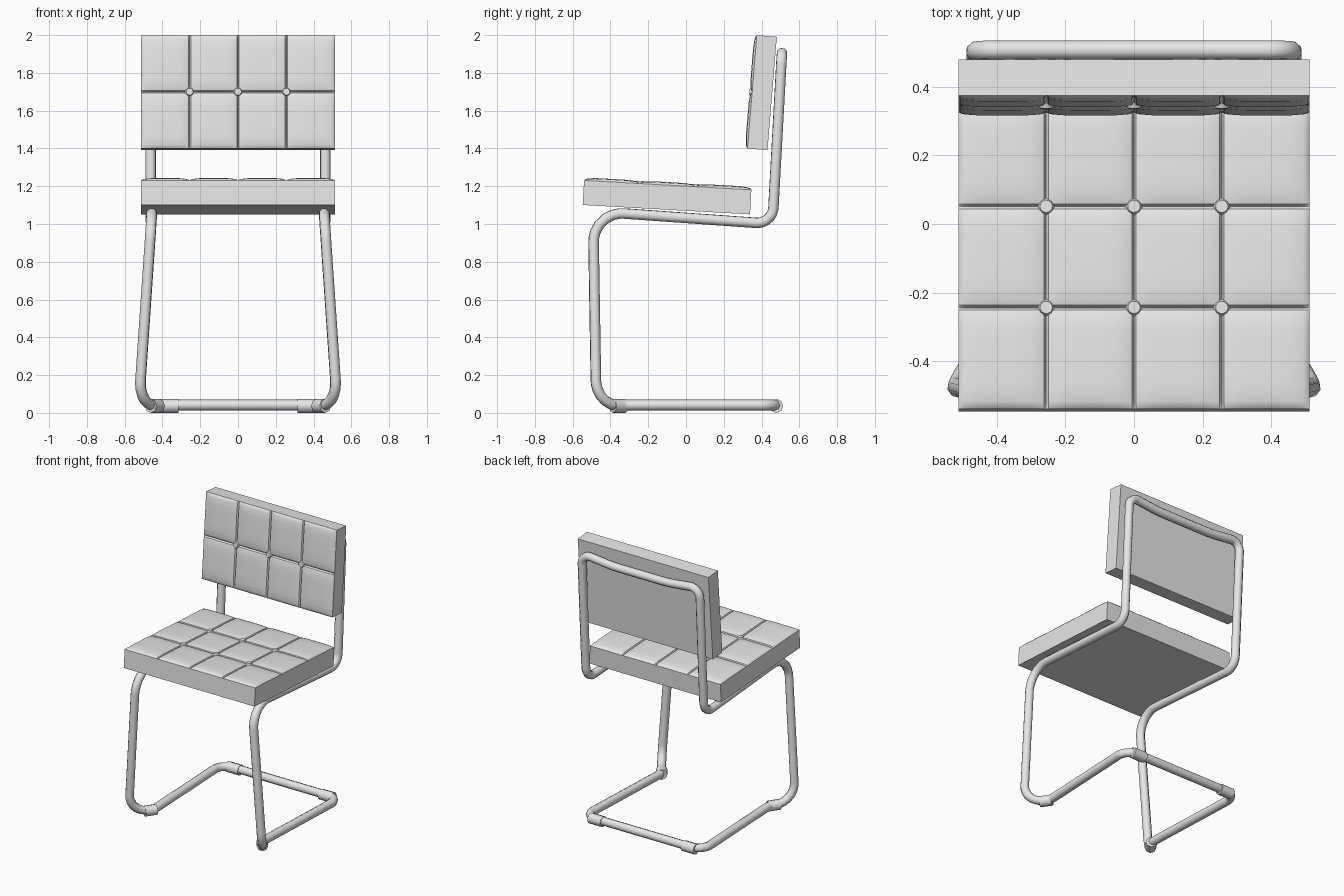
import bpy, bmesh, math
from mathutils import Vector, Matrix

if "Cube" in bpy.data.objects:
    bpy.data.objects.remove(bpy.data.objects["Cube"])

grey = bpy.data.materials.new("mid_grey")
grey.diffuse_color = (0.8, 0.8, 0.8, 1)
grey.use_nodes = True
grey.node_tree.nodes["Principled BSDF"].inputs["Base Color"].default_value = grey.diffuse_color


def add_mesh(name, bm, matrix=None, angle=35):
    bmesh.ops.recalc_face_normals(bm, faces=bm.faces[:])
    me = bpy.data.meshes.new(name)
    bm.to_mesh(me)
    bm.free()
    me.materials.append(grey)
    ob = bpy.data.objects.new(name, me)
    bpy.context.collection.objects.link(ob)
    if matrix is not None:
        ob.matrix_world = matrix
    bpy.ops.object.select_all(action='DESELECT')
    ob.select_set(True)
    bpy.context.view_layer.objects.active = ob
    bpy.ops.object.shade_smooth_by_angle(angle=math.radians(angle))
    return ob


def fillet(points, steps=7):
    """Round every corner of a closed path; points are (position, radius)."""
    out = []
    n = len(points)
    for i, (p, r) in enumerate(points):
        a = (points[i - 1][0] - p).normalized()
        b = (points[(i + 1) % n][0] - p).normalized()
        half = a.angle(b) / 2
        if math.pi / 2 - half < 0.01:
            out.append(p)
            continue
        t = r / math.tan(half)
        centre = p + (a + b).normalized() * (r / math.sin(half))
        s, e = p + a * t - centre, p + b * t - centre
        count = max(2, round(steps * (math.pi - 2 * half) / (math.pi / 2)))
        for k in range(count + 1):
            out.append(centre + s.lerp(e, k / count).normalized() * r)
    return out


# Continuous bent tube frame: right half from floor to top bar, then mirrored
half = [
    ((0.460, 0.478, 0.041), 0.085),   # rear floor corner
    ((0.425, -0.330, 0.041), 0.10),   # kink before the front bend
    ((0.525, -0.475, 0.041), 0.13),   # front floor bend
    ((0.455, -0.492, 1.067), 0.15),   # front seat bend
    ((0.462, 0.458, 1.000), 0.085),   # rear seat bend
    ((0.462, 0.508, 1.912), 0.065),   # top corner
    ((0.220, 0.508, 1.885), 0.80),    # dip of the top bar
]
right = [(Vector(p), r) for p, r in half]
left = [(Vector((-p.x, p.y, p.z)), r) for p, r in reversed(right)]
path = fillet(right + left)

cu = bpy.data.curves.new("tube_frame", 'CURVE')
cu.dimensions = '3D'
cu.bevel_depth = 0.029
cu.bevel_resolution = 2
sp = cu.splines.new('POLY')
sp.points.add(len(path) - 1)
for pt, co in zip(sp.points, path):
    pt.co = (*co, 1)
sp.use_cyclic_u = True
tmp = bpy.data.objects.new("tube_path", cu)
bpy.context.collection.objects.link(tmp)
bm = bmesh.new()
bm.from_mesh(bpy.data.meshes.new_from_object(
    tmp.evaluated_get(bpy.context.evaluated_depsgraph_get())))
bpy.data.objects.remove(tmp)
add_mesh("tube_frame", bm, angle=60)


# Floor glides: short sleeves on the tube
def glide(name, x, y, direction, length):
    bm = bmesh.new()
    bmesh.ops.create_cone(bm, cap_ends=True, segments=8, radius1=0.037,
                          radius2=0.037, depth=length)
    turn = Matrix.Rotation(math.atan2(direction[1], direction[0]), 4, 'Z')
    add_mesh(name, bm, Matrix.Translation((x, y, 0.037)) @ turn
             @ Matrix.Rotation(math.pi / 2, 4, 'Y'), 60)


for side, s in (("left", -1), ("right", 1)):
    glide("rear_glide_" + side, s * 0.365, 0.478, (1, 0), 0.10)
    glide("front_glide_" + side, s * 0.440, -0.355, (s * 0.1, -0.145), 0.08)


# Tufted cushion: puffed panels divided by seams, flat sides and underside
STOPS = (0, 0.025, 0.07, 0.2, 0.35, 0.5, 0.65, 0.8, 0.93, 0.975)


def cushion(name, width, length, thick, puff, nx, ny, matrix):
    def params(n):
        return [(i + s) / n for i in range(n) for s in STOPS] + [1.0]

    def bulge(t, n):
        u = (t * n) % 1.0
        return 1 - abs(2 * u - 1) ** 6

    us, vs = params(nx), params(ny)
    bm = bmesh.new()
    grid = []
    for i, u in enumerate(us):
        row = []
        for j, v in enumerate(vs):
            border = i in (0, len(us) - 1) or j in (0, len(vs) - 1)
            seam = i % len(STOPS) == 0 or j % len(STOPS) == 0
            h = puff * (bulge(u, nx) * bulge(v, ny)) ** 0.6
            if seam and not border:
                h = -0.004
            row.append(bm.verts.new(((u - 0.5) * width, (v - 0.5) * length, thick + h)))
        grid.append(row)
    for i in range(len(us) - 1):
        for j in range(len(vs) - 1):
            bm.faces.new((grid[i][j], grid[i + 1][j], grid[i + 1][j + 1], grid[i][j + 1]))
    # sides and underside
    rim = [r[0] for r in grid] + grid[-1][1:] \
        + [r[-1] for r in reversed(grid[:-1])] + grid[0][-2:0:-1]
    low = [bm.verts.new((v.co.x, v.co.y, 0)) for v in rim]
    for k in range(len(rim)):
        m = (k + 1) % len(rim)
        bm.faces.new((rim[k], low[k], low[m], rim[m]))
    bm.faces.new(low)
    add_mesh(name, bm, matrix)

    # buttons where seams cross
    for i in range(1, nx):
        for j in range(1, ny):
            bm = bmesh.new()
            bmesh.ops.create_cone(bm, cap_ends=True, segments=16, radius1=0.026,
                                  radius2=0.018, depth=0.018)
            place = Matrix.Translation(((i / nx - 0.5) * width,
                                        (j / ny - 0.5) * length, thick + 0.005))
            add_mesh(f"{name}_button_{i}_{j}", bm, matrix @ place)


cushion("seat", 1.025, 0.887, 0.130, 0.016, 4, 3,
        Matrix.Translation((0, -0.104, 1.076))
        @ Matrix.Rotation(math.radians(-3.2), 4, 'X'))
cushion("backrest", 1.025, 0.602, 0.106, 0.014, 4, 2,
        Matrix.Translation((0, 0.456, 1.691))
        @ Matrix.Rotation(math.radians(85.3), 4, 'X'))
